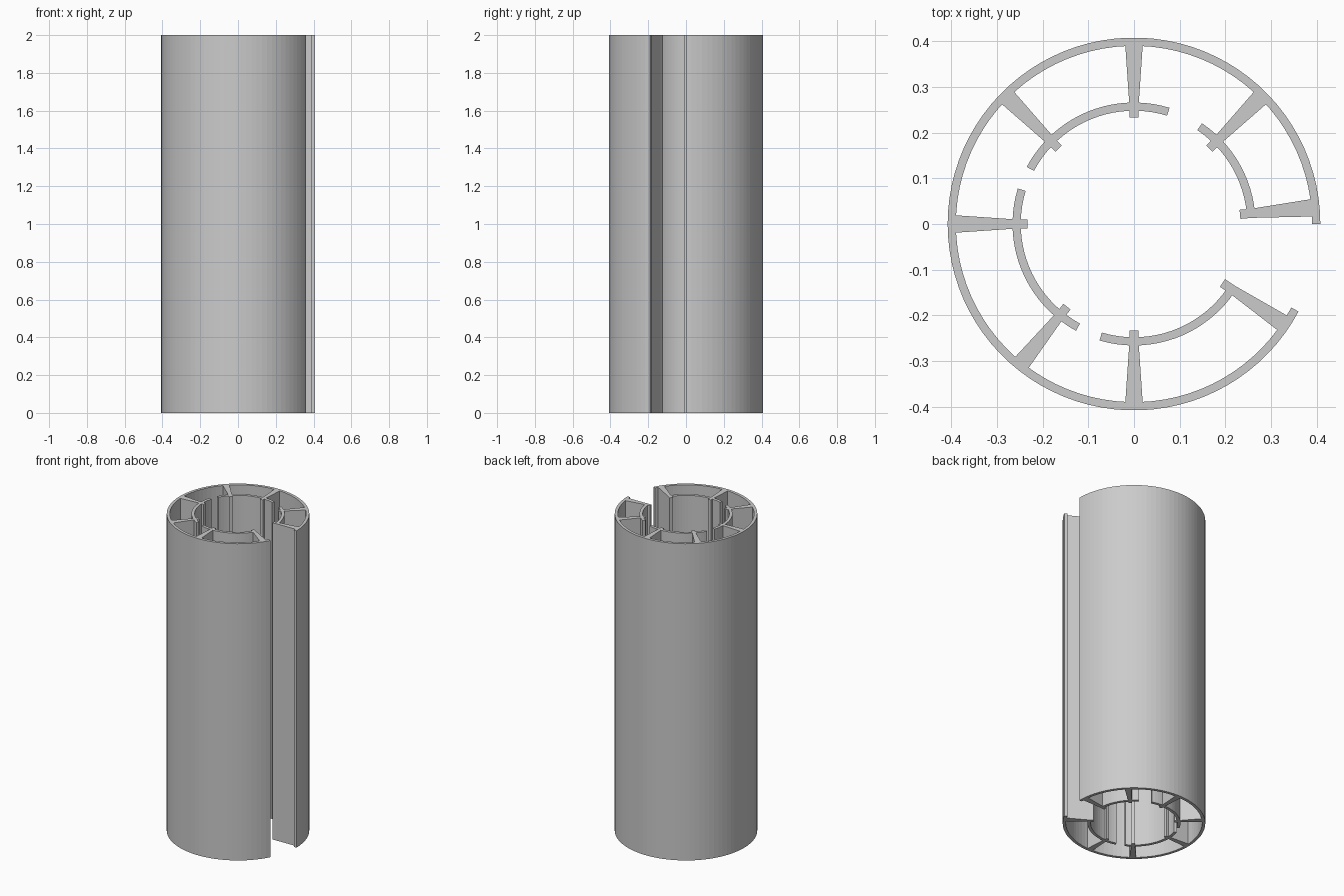
import bpy, bmesh, math

if "Cube" in bpy.data.objects:
    bpy.data.objects.remove(bpy.data.objects["Cube"])

HEIGHT = 2.0
OUTER_R, OUTER_IN = 0.408, 0.390      # outer wall radii
RING_OUT, RING_IN = 0.266, 0.248      # inner ring radii
TIP_R = 0.233                         # inner tip of the ribs

grey = bpy.data.materials.new("plain grey")
grey.diffuse_color = (0.6, 0.6, 0.6, 1)
grey.use_nodes = True
grey.node_tree.nodes["Principled BSDF"].inputs["Base Color"].default_value = grey.diffuse_color


def extrude(name, outline):
    """Closed 2D outline (counter-clockwise) raised to the full height."""
    bm = bmesh.new()
    low = [bm.verts.new((x, y, 0)) for x, y in outline]
    top = [bm.verts.new((x, y, HEIGHT)) for x, y in outline]
    n = len(outline)
    bm.faces.new(low[::-1])
    bm.faces.new(top)
    for i in range(n):
        j = (i + 1) % n
        bm.faces.new((low[i], low[j], top[j], top[i]))
    bmesh.ops.recalc_face_normals(bm, faces=bm.faces)
    mesh = bpy.data.meshes.new(name)
    bm.to_mesh(mesh)
    bm.free()
    mesh.materials.append(grey)
    obj = bpy.data.objects.new(name, mesh)
    bpy.context.collection.objects.link(obj)
    return obj


def arc_wall(name, r_in, r_out, start, end, step=4):
    """Curved wall between two radii, angles in degrees."""
    n = max(2, round((end - start) / step))
    angles = [math.radians(start + (end - start) * i / n) for i in range(n + 1)]
    outline = [(r_out * math.cos(a), r_out * math.sin(a)) for a in angles]
    outline += [(r_in * math.cos(a), r_in * math.sin(a)) for a in reversed(angles)]
    return extrude(name, outline)


def rib(name, angle):
    """Radial rib: short straight tip, then a taper widening to the wall."""
    a = math.radians(angle)
    half = [(TIP_R, 0.010), (RING_IN + 0.01, 0.010), (OUTER_IN, 0.019), (0.397, 0.019)]
    pts = [(r, -w) for r, w in half] + [(r, w) for r, w in reversed(half)]
    return extrude(name, [(r * math.cos(a) - w * math.sin(a),
                           r * math.sin(a) + w * math.cos(a)) for r, w in pts])


# outer wall with its open slot
tube = arc_wall("slotted_tube", OUTER_IN, OUTER_R, 0, 332)

# radial ribs and inner ring segments
parts = [rib("rib", a) for a in (5.2, 45, 90, 135, 180, 231, 270, 326.3)]
parts += [arc_wall("inner_ring_segment", RING_IN, RING_OUT, s, e)
          for s, e in ((5.2, 56), (73, 152), (163, 241.5), (253.5, 326.3))]

# merge everything into one extruded profile
bpy.context.view_layer.objects.active = tube
for part in parts:
    mod = tube.modifiers.new("union", 'BOOLEAN')
    mod.operation = 'UNION'
    mod.solver = 'EXACT'
    mod.object = part
    bpy.ops.object.modifier_apply(modifier=mod.name)
    bpy.data.objects.remove(part, do_unlink=True)
